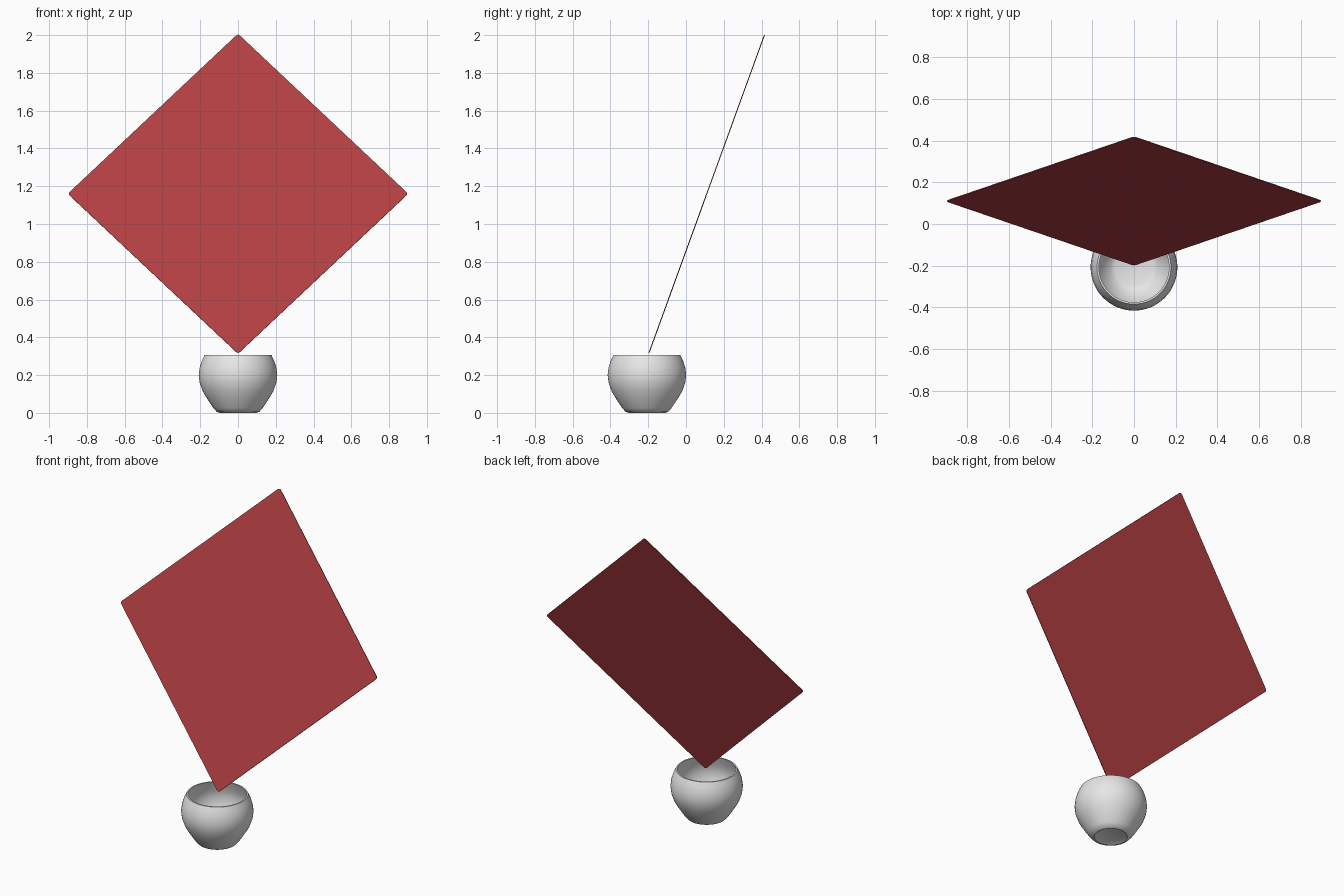
import bpy
import bmesh
import math
from mathutils import Matrix, Vector

cube = bpy.data.objects.get("Cube")
if cube:
    bpy.data.objects.remove(cube, do_unlink=True)


def material(name, colour):
    mat = bpy.data.materials.new(name)
    mat.use_nodes = True
    mat.diffuse_color = colour
    bsdf = next(n for n in mat.node_tree.nodes if n.type == "BSDF_PRINCIPLED")
    bsdf.inputs["Base Color"].default_value = colour
    return mat


def add_object(name, bm, mat):
    mesh = bpy.data.meshes.new(name)
    bm.to_mesh(mesh)
    bm.free()
    obj = bpy.data.objects.new(name, mesh)
    bpy.context.collection.objects.link(obj)
    mesh.materials.append(mat)
    return obj


red = material("brick red", (0.45, 0.05, 0.055, 1))
white = material("off white", (0.8, 0.8, 0.8, 1))

# Thin square panel, standing on one corner and leaning back
SIDE, THICK = 1.274, 0.005
bm = bmesh.new()
bmesh.ops.create_cube(bm, size=1)
bmesh.ops.scale(bm, vec=(SIDE, THICK, SIDE), verts=bm.verts)
corners = [e for e in bm.edges if abs((e.verts[0].co - e.verts[1].co).y) > THICK / 2]
bmesh.ops.bevel(bm, geom=corners, offset=0.014, segments=4, profile=0.5, affect="EDGES")
lean = math.atan2(0.61, 1.68)
pose = (Matrix.Translation((0, 0.11, 1.16))
        @ Matrix.Rotation(-lean, 4, "X")
        @ Matrix.Rotation(math.pi / 4, 4, "Y"))
bmesh.ops.transform(bm, matrix=pose, verts=bm.verts)
add_object("panel", bm, red)

# Round bowl: outer wall, rim, inner wall and floor spun about its axis
profile = [(0, 0.005), (0.085, 0.005), (0.095, 0), (0.113, 0.006), (0.13, 0.025),
           (0.16, 0.07), (0.187, 0.115), (0.203, 0.16), (0.208, 0.2),
           (0.203, 0.24), (0.192, 0.275), (0.177, 0.306), (0.168, 0.306),
           (0.18, 0.27), (0.19, 0.235), (0.194, 0.2), (0.188, 0.16),
           (0.172, 0.115), (0.145, 0.07), (0.112, 0.03), (0.09, 0.02), (0, 0.02)]
bm = bmesh.new()
ring = [bm.verts.new((r, 0, z)) for r, z in profile]
edges = [bm.edges.new(pair) for pair in zip(ring, ring[1:])]
bmesh.ops.spin(bm, geom=ring + edges, cent=(0, 0, 0), axis=(0, 0, 1),
               angle=math.tau, steps=64, use_duplicate=False)
bmesh.ops.remove_doubles(bm, verts=bm.verts, dist=0.0005)
bmesh.ops.recalc_face_normals(bm, faces=bm.faces)
bmesh.ops.translate(bm, vec=Vector((0, -0.207, 0)), verts=bm.verts)
bowl = add_object("bowl", bm, white)

bpy.ops.object.select_all(action="DESELECT")
bowl.select_set(True)
bpy.context.view_layer.objects.active = bowl
bpy.ops.object.shade_smooth_by_angle(angle=math.radians(40))
